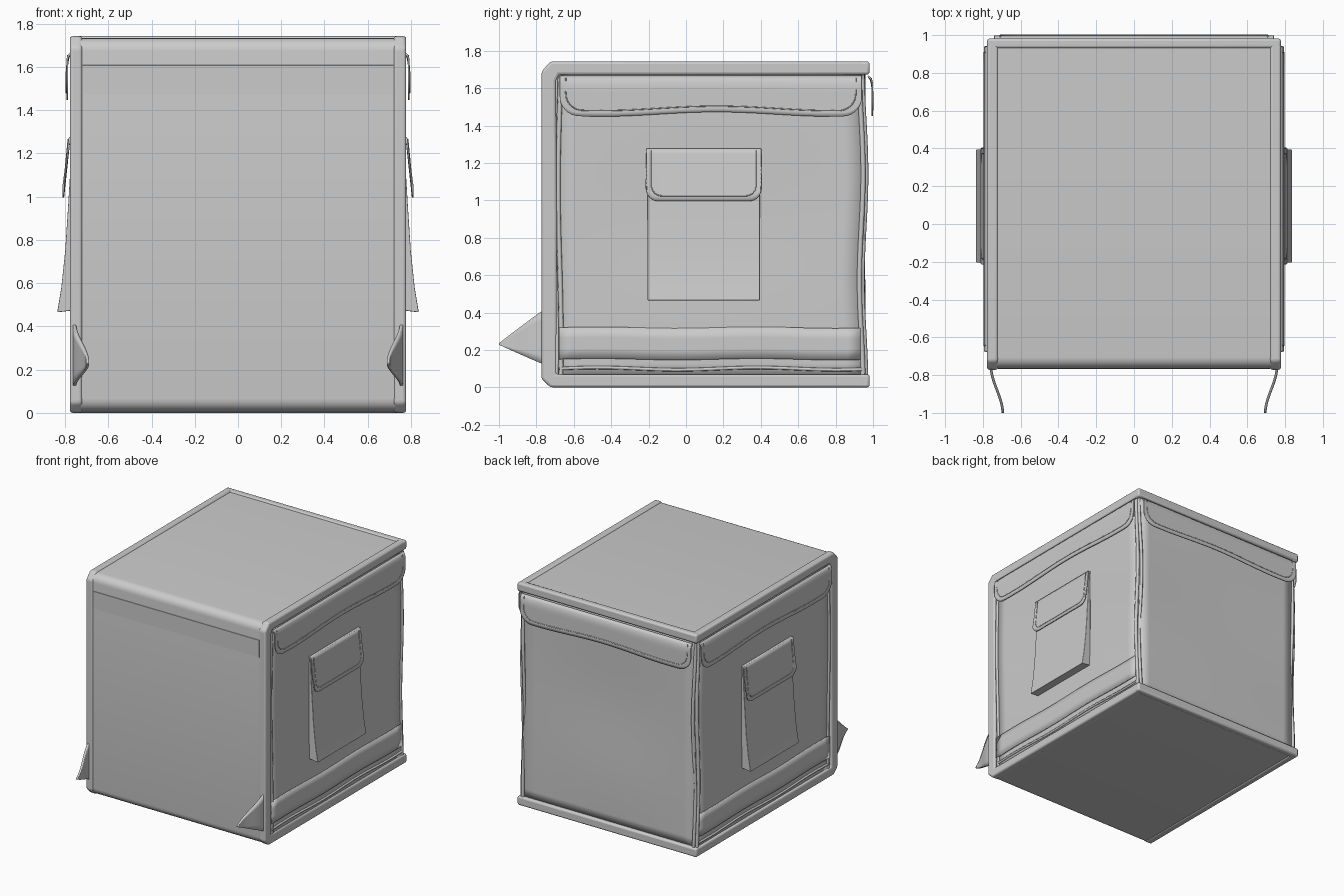
import bpy, bmesh
from math import sin, cos, pi, sqrt

if "Cube" in bpy.data.objects:
    bpy.data.objects.remove(bpy.data.objects["Cube"])


def finish(bm, name, bevel=0, thick=0):
    bmesh.ops.recalc_face_normals(bm, faces=bm.faces)
    me = bpy.data.meshes.new(name)
    bm.to_mesh(me)
    bm.free()
    ob = bpy.data.objects.new(name, me)
    bpy.context.collection.objects.link(ob)
    if thick:
        m = ob.modifiers.new("thickness", 'SOLIDIFY')
        m.thickness, m.offset = thick, 0
    if bevel:
        m = ob.modifiers.new("bevel", 'BEVEL')
        m.width, m.segments = bevel, 3
        m.limit_method, m.angle_limit = 'ANGLE', 0.6
    bpy.ops.object.select_all(action='DESELECT')
    ob.select_set(True)
    bpy.context.view_layer.objects.active = ob
    bpy.ops.object.shade_smooth_by_angle(angle=0.6)
    return ob


def prism(name, pts, place, a0, a1, bevel=0):
    """Extrude a closed outline from a0 to a1; place(a, p, q) gives xyz."""
    bm = bmesh.new()
    lo, hi = ([bm.verts.new(place(a, p, q)) for p, q in pts] for a in (a0, a1))
    bm.faces.new(lo)
    bm.faces.new(hi)
    n = len(pts)
    for i in range(n):
        bm.faces.new((lo[i], lo[(i + 1) % n], hi[(i + 1) % n], hi[i]))
    return finish(bm, name, bevel)


def sheet(name, f, nu, nv, thick):
    """Cloth sheet from f(u, v), both 0..1."""
    bm = bmesh.new()
    g = [[bm.verts.new(f(i / nu, j / nv)) for j in range(nv + 1)] for i in range(nu + 1)]
    for i in range(nu):
        for j in range(nv):
            bm.faces.new((g[i][j], g[i + 1][j], g[i + 1][j + 1], g[i][j + 1]))
    return finish(bm, name, 0, thick)


def tube(name, pts, r):
    cu = bpy.data.curves.new(name, 'CURVE')
    cu.dimensions, cu.bevel_depth, cu.bevel_resolution = '3D', r, 2
    cu.use_fill_caps = True
    sp = cu.splines.new('POLY')
    sp.points.add(len(pts) - 1)
    for p, c in zip(sp.points, pts):
        p.co = (*c, 1)
    ob = bpy.data.objects.new(name, cu)
    bpy.context.collection.objects.link(ob)


def mix(a, b, t):
    return a + (b - a) * t


def hanging_flap(name, P, a0, a1, top, drop, r, out, lift, wave, inset):
    """Flap with rounded lower corners, wavy hem and a raised stitch line."""
    def low(a, e):
        d = min(a - a0 - e, a1 - e - a)
        rr = r - e * 0.4
        z = top - drop + e + wave * sin(6.3 * (a - a0) / (a1 - a0) * 1.3 + 3.6)
        return z + (rr - sqrt(max(0, rr * rr - (rr - d) ** 2)) if d < rr else 0)

    def off(v):
        return out + lift * min(1, v * 4) ** 0.5 if lift < 0.022 else out + lift * v

    def f(u, v):
        a = mix(a0, a1, (1 - cos(pi * u)) / 2)
        return P(a, off(v), mix(top, low(a, 0), v))
    sheet(name, f, 48, 10, 0.008)
    path = [P(a0 + inset, off(0.1) + 0.004, top - 0.01)]
    for i in range(49):
        a = mix(a0 + inset, a1 - inset, (1 - cos(pi * i / 48)) / 2)
        z = low(a, inset)
        path.append(P(a, off((top - z) / drop) + 0.004, z))
    path.append(P(a1 - inset, off(0.1) + 0.004, top - 0.01))
    tube(name + "_stitching", path, 0.003)


def yz(a, y, z):
    return (a, y, z)


# Main shell with rounded front edges
R = 0.06
prof = [(0.94, 0.006)]
prof += [(-0.705 - R * sin(t * pi / 12), 0.006 + R - R * cos(t * pi / 12)) for t in range(7)]
prof += [(-0.705 - R * cos(t * pi / 12), 1.733 - R + R * sin(t * pi / 12)) for t in range(7)]
prof += [(0.94, 1.733)]
prism("box_shell", prof, yz, -0.73, 0.73)

# Reflective strip across the front
prism("front_strip", [(-0.76, 1.47), (-0.768, 1.473), (-0.768, 1.607), (-0.76, 1.61)], yz, -0.72, 0.72)

# Padded rims at the back of lid and base
for name, z0, z1 in (("base_back_rim", 0, 0.07), ("lid_back_rim", 1.675, 1.742)):
    prism(name, [(0.93, z0), (0.982, z0), (0.982, z1), (0.93, z1)], yz, -0.778, 0.778, 0.014)

rim = [(0.98, 0), (-0.725, 0), (-0.772, 0.045), (-0.772, 1.69), (-0.725, 1.742), (0.98, 1.742),
       (0.98, 1.672), (-0.68, 1.672), (-0.695, 1.64), (-0.69, 0.9), (-0.695, 0.07), (0.98, 0.07)]


def front_wave(z):
    return -0.675 + 0.008 * sin(z * 3.8 + 0.6)


def rear_wave(z):
    return 0.945 + 0.010 * cos(z * 5.5)


for s, side in ((1, "right"), (-1, "left")):
    def P(a, o, z, s=s):
        return (s * o, a, z)

    # C-shaped padded rim around bottom, front and top
    prism(side + "_rim", rim, yz, s * 0.72, s * 0.778, 0.014)

    # Soft side panel with piping
    def panel(u, v):
        z = mix(0.06, 1.69, v)
        bulge = 0.006 * sin(pi * u) * sin(v * 9)
        return P(mix(front_wave(z) - 0.015, rear_wave(z), u), 0.745 + bulge, z)
    sheet(side + "_panel", panel, 16, 24, 0.03)
    zs = [mix(0.07, 1.67, i / 30) for i in range(31)]
    tube(side + "_front_piping", [P(front_wave(z), 0.760, z) for z in zs], 0.012)
    tube(side + "_rear_piping", [P(rear_wave(z) - 0.008, 0.758, z) for z in zs], 0.013)
    tube(side + "_bottom_piping",
         [P(mix(-0.68, 0.94, i / 24), 0.762, 0.10 + 0.006 * sin(i * 0.5)) for i in range(25)], 0.009)

    # Lower reflective band
    def band(u, v):
        return P(mix(-0.68, 0.932, u), 0.766, mix(0.15, 0.32, v) + 0.004 * sin(u * 12))
    sheet(side + "_lower_band", band, 24, 3, 0.012)

    # Wide flap under the lid
    hanging_flap(side + "_top_flap", P, -0.675, 0.94, 1.665, 0.205, 0.10, 0.772, 0.018, 0.012, 0.032)

    # Wedge pocket and its flap
    pocket = [(0.755, 1.27), (0.77, 1.27), (0.777, 1.1), (0.786, 0.95), (0.799, 0.75),
              (0.817, 0.58), (0.836, 0.465), (0.755, 0.475)]
    prism(side + "_pocket", pocket, lambda a, o, z: P(a, o, z), -0.205, 0.395, 0.004)
    hanging_flap(side + "_pocket_flap", P, -0.212, 0.402, 1.276, 0.28, 0.065, 0.778, 0.030, 0.0, 0.028)
    prism(side + "_pocket_flap_hinge", [(0.755, 1.278), (0.778, 1.278), (0.784, 1.262), (0.755, 1.262)],
          lambda a, o, z: P(a, o, z), -0.212, 0.402, 0.004)

    # Bent triangular pull tab at the front
    def tab(u, v):
        y = mix(-0.755, -1.0, u)
        x = 0.757 - 0.062 * (u * u * (3 - 2 * u))
        return (s * x, y, mix(mix(0.12, 0.228, u), mix(0.42, 0.236, u), v))
    sheet(side + "_pull_tab", tab, 14, 6, 0.014)


# Back panel with piping and flap
def Q(a, o, z):
    return (a, o, z)


def back(u, v):
    z = mix(0.06, 1.69, v)
    return Q(mix(-0.745, 0.745, u), 0.945 + 0.006 * sin(pi * u) * sin(v * 8), z)


sheet("back_panel", back, 16, 24, 0.02)
for s in (-1, 1):
    tube("back_piping", [Q(s * (0.738 + 0.006 * sin(z * 5)), rear_wave(z) + 0.008, z) for z in zs], 0.012)
hanging_flap("back_top_flap", Q, -0.74, 0.74, 1.665, 0.205, 0.10, 0.974, 0.021, 0.010, 0.032)
